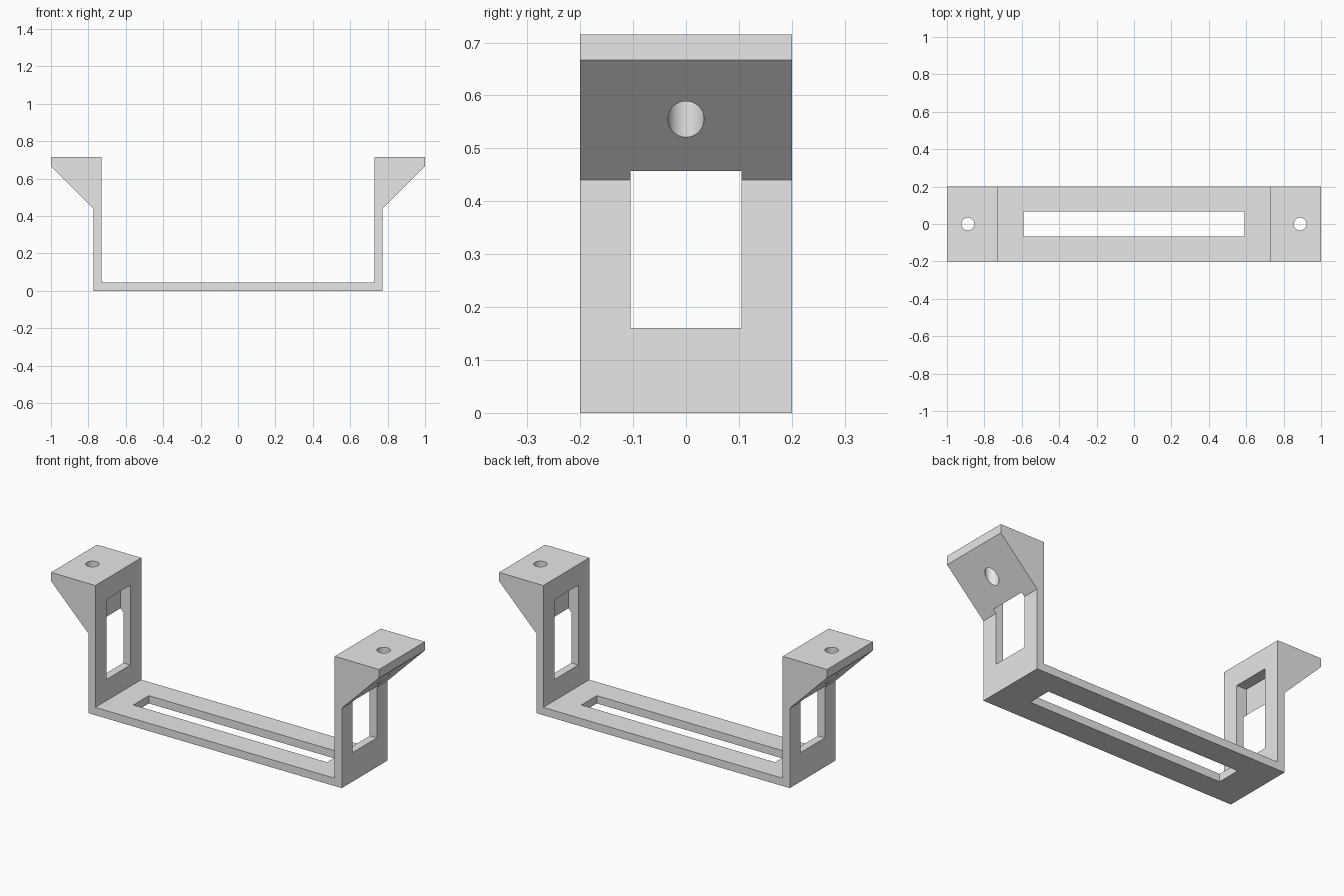
import bpy
import bmesh

cube = bpy.data.objects.get("Cube")
if cube:
    bpy.data.objects.remove(cube, do_unlink=True)

HALF_WIDTH = 0.2
INNER, OUTER = 0.73, 0.773      # upright wall faces
BASE, TOP = 0.043, 0.715        # floor thickness and overall height

grey = bpy.data.materials.new("light grey")
grey.use_nodes = True
grey.diffuse_color = (0.8, 0.8, 0.8, 1)
grey.node_tree.nodes["Principled BSDF"].inputs["Base Color"].default_value = (0.8, 0.8, 0.8, 1)


def finish(name, bm):
    bmesh.ops.recalc_face_normals(bm, faces=bm.faces)
    mesh = bpy.data.meshes.new(name)
    bm.to_mesh(mesh)
    bm.free()
    mesh.materials.append(grey)
    obj = bpy.data.objects.new(name, mesh)
    bpy.context.collection.objects.link(obj)
    return obj


def box(name, x0, x1, half_y, z0, z1):
    bm = bmesh.new()
    bmesh.ops.create_cube(bm, size=1)
    for v in bm.verts:
        v.co.x = x1 if v.co.x > 0 else x0
        v.co.y *= 2 * half_y
        v.co.z = z1 if v.co.z > 0 else z0
    return finish(name, bm)


def cylinder(name, x, radius, z0, z1):
    bm = bmesh.new()
    bmesh.ops.create_cone(bm, cap_ends=True, segments=48, radius1=radius,
                          radius2=radius, depth=z1 - z0)
    bmesh.ops.translate(bm, verts=bm.verts, vec=(x, 0, (z0 + z1) / 2))
    return finish(name, bm)


# Bracket body: mirrored half profile extruded front to back
half = [(OUTER, 0), (OUTER, 0.44), (1, 0.667), (1, TOP), (INNER, TOP), (INNER, BASE)]
profile = half + [(-x, z) for x, z in reversed(half)]
bm = bmesh.new()
face = bm.faces.new([bm.verts.new((x, -HALF_WIDTH, z)) for x, z in profile])
result = bmesh.ops.extrude_face_region(bm, geom=[face])
moved = [g for g in result["geom"] if isinstance(g, bmesh.types.BMVert)]
bmesh.ops.translate(bm, verts=moved, vec=(0, 2 * HALF_WIDTH, 0))
bracket = finish("mounting_bracket", bm)

# Floor slot, upright windows that bite into the gussets, and screw holes
cutters = [box("floor_slot_cutter", -0.591, 0.591, 0.067, -0.1, 0.1)]
for side, label in ((1, "left"), (-1, "right")):
    x0, x1 = sorted((side * 0.7, side * 0.79))
    cutters.append(box(label + "_window_cutter", x0, x1, 0.105, 0.16, 0.6))
    cutters.append(cylinder(label + "_screw_hole_cutter", side * 0.888, 0.034, 0.4, 0.8))

bpy.context.view_layer.objects.active = bracket
for cutter in cutters:
    cutter.hide_render = True
    mod = bracket.modifiers.new(cutter.name, "BOOLEAN")
    mod.operation = "DIFFERENCE"
    mod.solver = "EXACT"
    mod.object = cutter
    bpy.ops.object.modifier_apply(modifier=mod.name)
    bpy.data.objects.remove(cutter, do_unlink=True)

# Smooth hole walls, crisp edges
bpy.ops.object.select_all(action="DESELECT")
bracket.select_set(True)
bpy.ops.object.shade_smooth_by_angle(angle=0.5)
